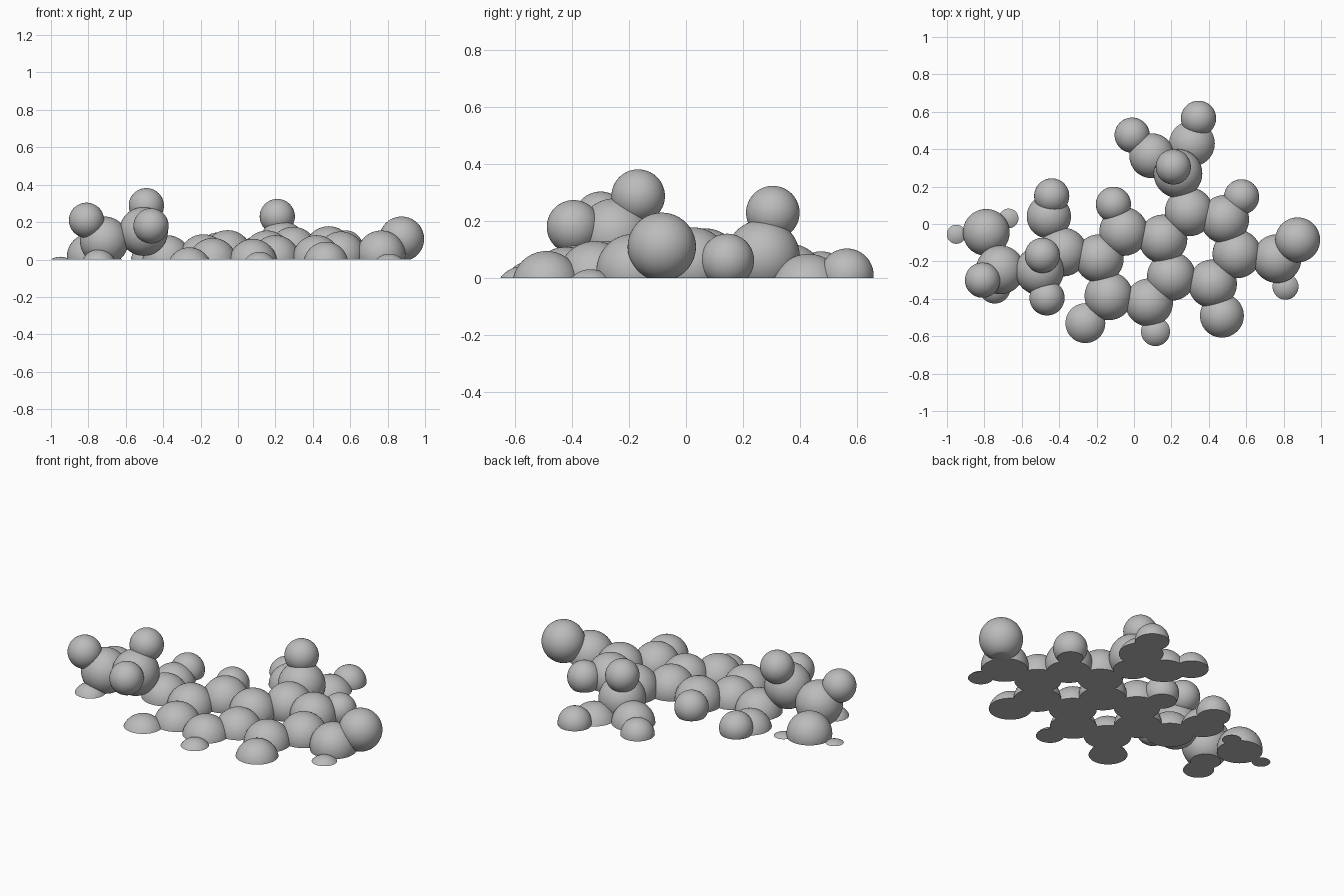
import bpy
import bmesh
from math import radians
from mathutils import Vector

if "Cube" in bpy.data.objects:
    bpy.data.objects.remove(bpy.data.objects["Cube"], do_unlink=True)

# One plain grey for the whole model
grey = bpy.data.materials.new("plain_grey")
grey.use_nodes = True
GREY_COLOUR = (0.5, 0.5, 0.5, 1)
grey.diffuse_color = GREY_COLOUR
grey.node_tree.nodes["Principled BSDF"].inputs["Base Color"].default_value = GREY_COLOUR


def add_ball(name, centre, radius):
    """Smooth ball whose part below the ground plane is sliced off and capped."""
    bm = bmesh.new()
    bmesh.ops.create_uvsphere(bm, u_segments=56, v_segments=28, radius=radius)
    bmesh.ops.translate(bm, verts=bm.verts, vec=Vector(centre))
    cut = bmesh.ops.bisect_plane(
        bm, geom=bm.verts[:] + bm.edges[:] + bm.faces[:],
        plane_co=(0, 0, 0), plane_no=(0, 0, 1), clear_inner=True)
    rim = [item for item in cut["geom_cut"] if isinstance(item, bmesh.types.BMEdge)]
    if rim:
        bmesh.ops.contextual_create(bm, geom=rim)
    bmesh.ops.recalc_face_normals(bm, faces=bm.faces)
    mesh = bpy.data.meshes.new(name)
    bm.to_mesh(mesh)
    bm.free()
    mesh.materials.append(grey)
    ball = bpy.data.objects.new(name, mesh)
    bpy.context.collection.objects.link(ball)
    ball.select_set(True)
    bpy.context.view_layer.objects.active = ball


# Ball families: radius and centres
LARGE, MEDIUM, SMALL = 0.13, 0.12, 0.094
families = {
    # Two fused rings in the middle of the model
    "ring_ball": (LARGE, [
        (.55, -.16, .02), (.42, -.32, 0), (.2, -.28, 0), (.155, -.08, .025),
        (.295, .065, .045), (.485, .025, .048), (.08, -.42, -.02),
        (-.135, -.385, -.015), (-.185, -.185, .005), (-.055, -.04, .027)]),
    # Chain running to the right-hand end
    "chain_ball": (LARGE, [
        (-.38, -.15, 0), (-.505, -.25, .15), (-.715, -.245, .1)]),
    "chain_end_ball": (.125, [(-.79, -.045, .015)]),
    # Branch at the back and stub at the left-hand end
    "branch_ball": (LARGE, [(.235, .27, .075), (.31, .43, -.045)]),
    "stub_ball": (LARGE, [(.765, -.185, .025)]),
    # Medium balls on the outside
    "side_ball": (MEDIUM, [
        (.875, -.085, .11), (.47, -.49, -.025), (-.26, -.53, -.055),
        (-.455, .04, -.02), (.095, .365, 0)]),
    # Small tip balls standing clear of the base
    "tip_ball": (SMALL, [
        (-.01, .475, 0), (.345, .565, .01), (.21, .305, .23), (.575, .145, .062),
        (-.11, .105, .05), (-.44, .15, .03), (-.49, -.168, .288),
        (-.465, -.395, .18), (-.81, -.3, .21)]),
    # Small tip balls mostly sunk below the base
    "sunken_tip_ball": (SMALL, [
        (-.745, -.34, -.04), (.81, -.335, -.063), (.115, -.575, -.053),
        (-.67, .03, -.078), (-.95, -.055, -.079)]),
}

bpy.ops.object.select_all(action="DESELECT")
for family, (radius, centres) in families.items():
    for index, centre in enumerate(centres, start=1):
        add_ball(f"{family}_{index}", centre, radius)

# Smooth curved surfaces, crisp rim around each flat base
bpy.ops.object.shade_smooth_by_angle(angle=radians(35))
